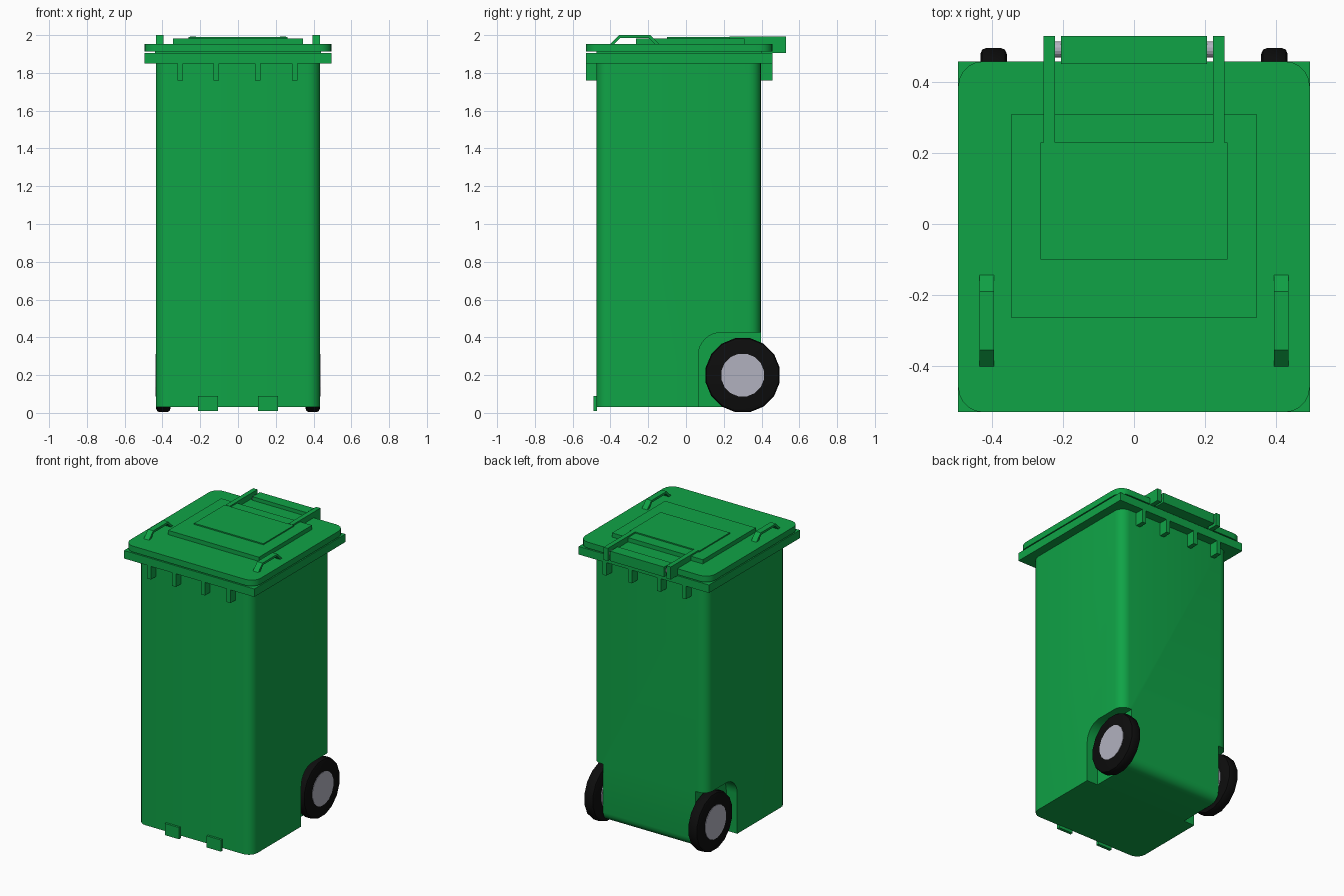
import bpy, bmesh, math
from mathutils import Matrix

cube = bpy.data.objects.get("Cube")
if cube:
    bpy.data.objects.remove(cube, do_unlink=True)


def material(name, rgb, rough=0.6):
    m = bpy.data.materials.new(name)
    m.use_nodes = True
    m.diffuse_color = (*rgb, 1)
    bsdf = m.node_tree.nodes["Principled BSDF"]
    bsdf.inputs["Base Color"].default_value = (*rgb, 1)
    bsdf.inputs["Roughness"].default_value = rough
    return m


GREEN = material("green plastic", (0.005, 0.37, 0.062))
BLACK = material("black rubber", (0.004, 0.004, 0.004))
GREY = material("grey metal", (0.44, 0.44, 0.52))


def finish(name, bm, mat, smooth=False):
    bmesh.ops.recalc_face_normals(bm, faces=bm.faces)
    mesh = bpy.data.meshes.new(name)
    bm.to_mesh(mesh)
    bm.free()
    ob = bpy.data.objects.new(name, mesh)
    bpy.context.collection.objects.link(ob)
    mesh.materials.append(mat)
    if smooth:
        smooth_by_angle(ob)
    return ob


def smooth_by_angle(ob):
    bpy.ops.object.select_all(action='DESELECT')
    ob.select_set(True)
    bpy.context.view_layer.objects.active = ob
    bpy.ops.object.shade_smooth_by_angle(angle=math.radians(35))


def box_mesh(x, y, z):
    """Box spanning the (low, high) pairs x, y and z."""
    bm = bmesh.new()
    bmesh.ops.create_cube(bm, size=1)
    for v in bm.verts:
        for i, (lo, hi) in enumerate((x, y, z)):
            v.co[i] = hi if v.co[i] > 0 else lo
    return bm


def box(name, x, y, z, mat=GREEN):
    return finish(name, box_mesh(x, y, z), mat)


def is_vertical(e):
    d = e.verts[0].co - e.verts[1].co
    return abs(d.x) + abs(d.y) < 1e-4


def side_profile(name, points, x0, x1, mat=GREEN):
    """Extrude a (y, z) outline from x0 to x1."""
    bm = bmesh.new()
    face = bm.faces.new([bm.verts.new((x0, y, z)) for y, z in points])
    new = bmesh.ops.extrude_face_region(bm, geom=[face])["geom"]
    for v in new:
        if isinstance(v, bmesh.types.BMVert):
            v.co.x = x1
    return finish(name, bm, mat)


def x_cylinder(name, r, x, y, z, mat, sides=16, bevel=0.0):
    """Cylinder lying along x, optionally with rounded rims."""
    bm = bmesh.new()
    bmesh.ops.create_cone(bm, cap_ends=True, segments=sides, radius1=r, radius2=r,
                          depth=x[1] - x[0])
    if bevel:
        rims = [e for e in bm.edges if any(len(f.verts) > 4 for f in e.link_faces)]
        bmesh.ops.bevel(bm, geom=rims, offset=bevel, segments=2, profile=0.5,
                        affect='EDGES')
    bm.transform(Matrix.Translation((sum(x) / 2, y, z))
                 @ Matrix.Rotation(math.pi / 2, 4, 'Y')
                 @ Matrix.Rotation(math.pi / sides, 4, 'Z'))
    return finish(name, bm, mat, smooth=bool(bevel))


# Body with rounded upright corners and rounded lower back edge
bm = box_mesh((-0.435, 0.435), (-0.475, 0.397), (0.03, 1.86))
edges = [e for e in bm.edges if is_vertical(e)
         or all(v.co.y > 0 and v.co.z < 1 for v in e.verts)]
bmesh.ops.bevel(bm, geom=edges, offset=0.065, segments=5, profile=0.5, affect='EDGES')
body = finish("body", bm, GREEN)

# Wheel recesses cut from the lower back corners
r = 0.12
arch = [(0.6, -0.1), (0.6, 0.425)]
for i in range(9):
    a = math.pi / 2 * (1 + i / 8)
    arch.append((0.065 + r + r * math.cos(a), 0.425 - r + r * math.sin(a)))
arch.append((0.065, -0.1))
for s in (-1, 1):
    cutter = side_profile("wheel_recess_cutter", arch, s * 0.352, s * 0.6)
    cutter.hide_render = True
    mod = body.modifiers.new("recess", 'BOOLEAN')
    mod.operation = 'DIFFERENCE'
    mod.solver = 'EXACT'
    mod.object = cutter
    bpy.context.view_layer.objects.active = body
    bpy.ops.object.modifier_apply(modifier=mod.name)
    bpy.data.objects.remove(cutter, do_unlink=True)
smooth_by_angle(body)

# Rim, seal and rounded lid
box("rim", (-0.495, 0.495), (-0.53, 0.458), (1.85, 1.905))
box("lid_seal", (-0.44, 0.44), (-0.475, 0.4), (1.90, 1.915))
bm = box_mesh((-0.495, 0.495), (-0.53, 0.458), (1.912, 1.953))
bmesh.ops.bevel(bm, geom=[e for e in bm.edges if is_vertical(e)], offset=0.07,
                segments=5, profile=0.5, affect='EDGES')
finish("lid", bm, GREEN, smooth=True)
box("lid_panel", (-0.345, 0.345), (-0.265, 0.31), (1.95, 1.982))
box("lid_inner_panel", (-0.263, 0.263), (-0.1, 0.23), (1.98, 1.99))

# Ribs under the rim, front and back
for x in (-0.305, -0.115, 0.105, 0.3):
    box("front_rib", (x - 0.015, x + 0.015), (-0.53, -0.47), (1.76, 1.855))
    box("back_rib", (x - 0.015, x + 0.015), (0.39, 0.458), (1.76, 1.855))

# Lid grips: bent strips, outer outline followed by the inner one
grip = [(-0.405, 1.95), (-0.355, 2.0), (-0.19, 2.0), (-0.14, 1.95),
        (-0.163, 1.95), (-0.197, 1.985), (-0.348, 1.985), (-0.382, 1.95)]

for s in (-1, 1):
    side = "left" if s > 0 else "right"

    def span(a, b):
        return tuple(sorted((s * a, s * b)))

    side_profile(side + "_lid_grip", grip, s * 0.395, s * 0.435)
    box(side + "_handle_arm", span(0.223, 0.255), (0.23, 0.53), (1.905, 1.992))
    box(side + "_front_foot", span(0.105, 0.213), (-0.49, -0.47), (0.01, 0.09))
    x_cylinder(side + "_tyre", 0.2, span(0.358, 0.433), 0.3, 0.2, BLACK, 16, 0.018)
    x_cylinder(side + "_hub", 0.115, span(0.352, 0.436), 0.3, 0.2, GREY, 16)

# Back handle on its axle
box("handle_grip", (-0.205, 0.205), (0.45, 0.53), (1.91, 1.978))
x_cylinder("handle_axle", 0.023, (-0.225, 0.225), 0.492, 1.945, GREY, 16)
